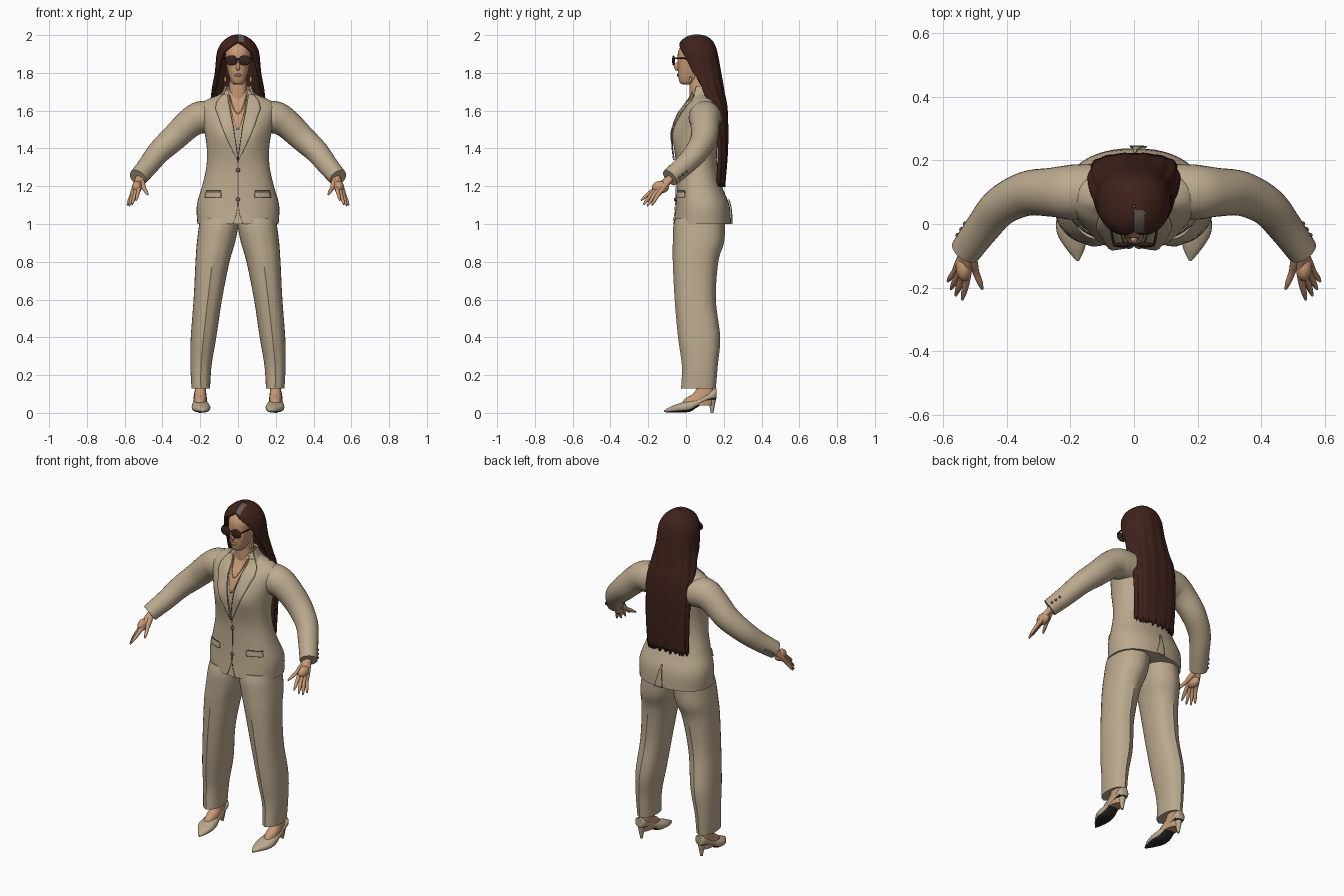
import bpy, bmesh, math, random
from mathutils import Vector, Matrix

random.seed(4)
if "Cube" in bpy.data.objects:
    bpy.data.objects.remove(bpy.data.objects["Cube"])


def material(name, *rgb):
    m = bpy.data.materials.new(name)
    m.use_nodes = True
    m.diffuse_color = (*rgb, 1)
    bsdf = next(n for n in m.node_tree.nodes if n.type == "BSDF_PRINCIPLED")
    bsdf.inputs["Base Color"].default_value = (*rgb, 1)
    return m


SUIT = material("suit_tan", .5, .4, .27)
SEAM = material("seam_brown", .16, .12, .08)
SKIN = material("skin", .58, .32, .18)
HAIR = material("hair_brown", .05, .016, .011)
LENS = material("lens_brown", .04, .016, .012)
GOLD = material("gold", .6, .36, .1)
SOLE = material("sole_black", .02, .02, .02)
LIPS = material("lips", .4, .16, .11)
GREY = material("parting_grey", .12, .1, .09)
made = []


def finish(name, bm, mat, mirror=False, thick=0):
    bmesh.ops.recalc_face_normals(bm, faces=bm.faces)
    mesh = bpy.data.meshes.new(name)
    bm.to_mesh(mesh)
    bm.free()
    ob = bpy.data.objects.new(name, mesh)
    bpy.context.collection.objects.link(ob)
    mesh.materials.append(mat)
    if thick:
        mod = ob.modifiers.new("thickness", "SOLIDIFY")
        mod.thickness, mod.offset = thick, 0
    if mirror:
        ob.modifiers.new("mirror", "MIRROR").use_mirror_merge = False
    made.append(ob)
    return ob


def smooth(rows, steps=5):
    """Pass a smooth path through rows of numbers."""
    rows = [Vector(r) for r in rows]
    out = []
    for i in range(len(rows) - 1):
        a, b, c, d = rows[max(i - 1, 0)], rows[i], rows[i + 1], rows[min(i + 2, len(rows) - 1)]
        for s in range(steps):
            t = s / steps
            out.append(b + (c - a) * (t / 2) + (a * 2 - b * 5 + c * 4 - d) * (t * t / 2)
                       + (b * 3 - a - c * 3 + d) * (t ** 3 / 2))
    return out + [rows[-1]]


def grid(name, rings, mat, closed=True, **kw):
    """Join rings of points into a surface, capped when closed."""
    bm = bmesh.new()
    vs = [[bm.verts.new(p) for p in ring] for ring in rings]
    n = len(vs[0])
    for a, b in zip(vs, vs[1:]):
        for i in range(n if closed else n - 1):
            j = (i + 1) % n
            bm.faces.new((a[i], a[j], b[j], b[i]))
    if closed:
        bm.faces.new(vs[0])
        bm.faces.new(vs[-1])
    return finish(name, bm, mat, **kw)


def power(v, p):
    return math.copysign(abs(v) ** (2 / p), v)


def ring(z, x0, x1, y0, y1, p=2.3, n=32, crease=0):
    pts = []
    for i in range(n):
        a = math.tau * i / n
        y = (y0 + y1) / 2 + (y1 - y0) / 2 * power(math.sin(a), p)
        if i * 4 in (n, n * 3):
            y += math.copysign(crease, math.sin(a))
        pts.append(Vector(((x0 + x1) / 2 + (x1 - x0) / 2 * power(math.cos(a), p), y, z)))
    return pts


def body(name, rows, mat, **kw):
    return grid(name, [ring(z, -w, w, f, b) for z, w, f, b in smooth(rows)], mat, **kw)


def tube(name, pts, mat, n=16, mirror=True):
    path = smooth(pts)
    rings = []
    for i, q in enumerate(path):
        t = (path[min(i + 1, len(path) - 1)] - path[max(i - 1, 0)]).to_3d().normalized()
        a = t.cross(Vector((0, 0, 1))).normalized()
        b = a.cross(t)
        rings.append([q.to_3d() + (a * math.cos(u) + b * math.sin(u)) * q[3]
                      for u in (math.tau * k / n for k in range(n))])
    return grid(name, rings, mat, mirror=mirror)


def ball(name, at, size, mat, mirror=False):
    bm = bmesh.new()
    bmesh.ops.create_uvsphere(bm, u_segments=20, v_segments=12, radius=1,
                              matrix=Matrix.LocRotScale(Vector(at), None, Vector(size)))
    return finish(name, bm, mat, mirror=mirror)


# Jacket body, with a soft bust added on the front
TORSO = smooth([(1, .215, -.065, .238), (1.1, .218, -.055, .23), (1.2, .19, -.05, .19),
                (1.3, .168, -.05, .165), (1.4, .165, -.062, .165), (1.5, .18, -.06, .175),
                (1.57, .195, -.04, .18), (1.62, .2, -.01, .175), (1.655, .17, .022, .16),
                (1.68, .11, .03, .14), (1.71, .06, .03, .12)])


def bust(x, z):
    return .018 * math.exp(-((abs(x) - .085) / .05) ** 2 - ((z - 1.47) / .07) ** 2)


def jacket_y(x, z, back=False):
    for a, b in zip(TORSO, TORSO[1:]):
        if z <= b[0]:
            break
    _, w, f, r = a.lerp(b, (z - a[0]) / (b[0] - a[0]))
    k = max(0, 1 - abs(x / w) ** 2.3) ** (1 / 2.3)
    mid, half = (f + r) / 2, (r - f) / 2
    return mid + half * k if back else mid - half * k - bust(x, z)


rings = [ring(z, -w, w, f, b, n=48) for z, w, f, b in TORSO]
for r in rings:
    mid = (r[12].y + r[36].y) / 2
    for p in r:
        if p.y < mid:
            p.y -= bust(p.x, p.z)
grid("jacket_body", rings, SUIT)


def patch(name, rows, lift, mat, mirror=False, back=False, thick=.006):
    """Thin cloth piece that follows the jacket surface."""
    out = []
    for z, x0, x1 in smooth(rows, 4):
        xs = [x0 + (x1 - x0) * i / 6 for i in range(7)]
        out.append([(x, jacket_y(x, z, back) + (lift if back else -lift), z) for x in xs])
    return grid(name, out, mat, closed=False, mirror=mirror, thick=thick)


patch("chest_skin", [(1.7, -.05, .05), (1.6, -.036, .036), (1.5, -.006, .006)], .004, SKIN, thick=.002)
patch("lapel", [(1.685, .055, .08), (1.65, .05, .11), (1.61, .042, .118), (1.58, .038, .108),
                (1.5, .022, .08), (1.4, .006, .035), (1.34, 0, .004)], .008, SUIT, True)
patch("lapel_seam", [(1.6, .04, .042), (1.5, .02, .023), (1.34, 0, .003)], .013, SEAM, True, thick=.002)
patch("front_seam", [(1.34, -.002, .002), (1.1, -.002, .002)], .003, SEAM, thick=.002)
patch("hem_cutaway", [(1.1, 0, .003), (1.05, .008, .011), (1, .026, .029)], .003, SEAM, True, thick=.002)
patch("pocket_flap", [(1.17, .09, .17), (1.14, .088, .175)], .006, SUIT, True)
patch("pocket_seam", [(1.176, .09, .17), (1.172, .09, .17)], .008, SEAM, True, thick=.002)
patch("back_vent", [(1.13, .0, .006), (1.06, -.006, .022), (1, -.012, .04)], .006, SUIT, back=True)
patch("vent_seam", [(1.13, -.001, .002), (1, -.014, -.011)], .008, SEAM, back=True, thick=.002)
for z in (1.285, 1.13):
    ball("jacket_button", (0, jacket_y(0, z) - .004, z), (.011, .006, .011), SEAM)

# Sleeves, cuff buttons and hands
tube("sleeve", [(.13, .105, 1.565, .085), (.2, .1, 1.563, .086), (.26, .1, 1.53, .077),
                (.34, .095, 1.455, .07), (.42, .055, 1.38, .062), (.475, -.01, 1.31, .055),
                (.53, -.085, 1.245, .049)], SUIT, 24)
for k in range(3):
    ball("cuff_button", (.555 - .012 * k, -.035 + .018 * k, 1.248 + .014 * k), (.007, .007, .007), SEAM, True)
ball("palm", (.535, -.135, 1.195), (.026, .045, .033), SKIN, True)
wrist = Vector((.522, -.075, 1.25))
fingers = {"thumb": ((.498, -.15, 1.19), (.477, -.205, 1.155)),
           "index_finger": ((.527, -.18, 1.175), (.54, -.238, 1.125)),
           "middle_finger": ((.543, -.175, 1.165), (.561, -.225, 1.103)),
           "ring_finger": ((.555, -.165, 1.157), (.576, -.205, 1.095)),
           "little_finger": ((.563, -.15, 1.153), (.586, -.18, 1.1))}
for name, (knuckle, tip) in fingers.items():
    tube(name, [(*wrist, .018), (*wrist.lerp(Vector(knuckle), .6), .016), (*knuckle, .011),
                (*Vector(knuckle).lerp(Vector(tip), .6), .009), (*tip, .004)], SKIN, 10)

# Trousers with pressed creases
grid("trouser_leg", [ring(*r, crease=.006) for r in smooth([
    (1.03, 0, .2, -.05, .2), (.98, 0, .208, -.062, .2), (.9, .016, .218, -.064, .195),
    (.8, .045, .225, -.064, .165), (.6, .085, .235, -.054, .152), (.4, .115, .25, -.036, .175),
    (.25, .14, .252, -.016, .162), (.13, .148, .246, -.02, .152)])], SUIT, mirror=True)

# Feet and pointed heeled shoes with dark soles
grid("foot", [ring(*r) for r in smooth([
    (.04, .165, .235, -.03, .14), (.075, .166, .232, -.005, .148), (.1, .168, .23, .035, .148),
    (.14, .17, .228, .06, .142), (.2, .17, .228, .06, .14)])], SKIN, mirror=True)
rings = []
for y, x, w, low, top in smooth([(-.116, .177, .004, .004, .014), (-.08, .184, .028, .002, .034),
                                 (-.03, .194, .048, .002, .052), (.02, .198, .046, .006, .066),
                                 (.06, .2, .038, .03, .076), (.11, .2, .035, .06, .1),
                                 (.15, .2, .032, .068, .128), (.162, .2, .02, .075, .128)]):
    rings.append([(p.x, y, p.y) for p in ring(y, x - w, x + w, low, top, n=24)])
shoe = grid("shoe", rings, SUIT, mirror=True)
shoe.data.materials.append(SOLE)
for f in shoe.data.polygons:
    f.material_index = int(f.normal.z < -.6)
bm = bmesh.new()
bmesh.ops.create_cone(bm, cap_ends=True, segments=16, radius1=.007, radius2=.022, depth=.08,
                      matrix=Matrix.Translation((.2, .138, .04)))
finish("shoe_heel", bm, SUIT, mirror=True)

# Neck, head and face
body("neck", [(1.6, .06, .03, .12), (1.66, .052, .02, .115), (1.72, .047, .018, .11), (1.8, .046, .02, .11)], SKIN)
body("head", [(1.738, .018, -.015, .03), (1.75, .034, -.033, .06), (1.79, .05, -.042, .1),
              (1.85, .062, -.044, .125), (1.91, .066, -.042, .135), (1.95, .056, -.02, .125),
              (1.975, .036, .01, .1)], SKIN)
ball("nose", (0, -.047, 1.833), (.011, .016, .022), SKIN)
ball("lips", (0, -.042, 1.788), (.02, .007, .008), LIPS)

# Sunglasses and jewellery
ball("lens", (.035, -.066, 1.866), (.032, .008, .027), LENS, True)
tube("temple", [(.064, -.062, 1.877, .004), (.071, -.02, 1.877, .004), (.074, .05, 1.872, .004)], LENS, 8)
tube("bridge", [(-.012, -.066, 1.872, .004), (.012, -.066, 1.872, .004)], LENS, 8, False)
ball("earring", (.068, .025, 1.765), (.007, .007, .016), GOLD, True)
tube("necklace", [(x, jacket_y(x, z) - .008, z, .003) for x, z in
                  ((-.045, 1.68), (-.025, 1.615), (0, 1.585), (.025, 1.615), (.045, 1.68))], GOLD, 8, False)


def wrap(name, rows, mat, thick, ripple=0, ragged=0, n=64):
    """Sheet wrapped round the back, open at the front by a varying angle."""
    path, out = smooth(rows, 6), []
    for k, (z, w, mid, f, b, spread) in enumerate(path):
        spread = min(spread, math.pi / 2)
        line = []
        for i in range(n + 1):
            a = -spread + (math.pi + 2 * spread) * i / n
            s = math.sin(a)
            g = 1 + ripple * math.sin(a * 15) * min(1, max(0, (1.95 - z) * 5))
            drop = random.uniform(0, ragged) if k == len(path) - 1 else 0
            line.append((w * g * power(math.cos(a), 2.3),
                         mid + (b - mid if s > 0 else mid - f) * g * power(s, 2.3), z - drop))
        out.append(line)
    return grid(name, out, mat, closed=False, thick=thick)


# Collar, then long straight hair with a grey parting
wrap("collar", [(1.73, .066, .07, .03, .125, .3), (1.7, .078, .07, .02, .14, .4),
                (1.66, .105, .07, .01, .165, .4)], SUIT, .01)
hair = wrap("long_hair", [(1.995, .004, .055, .05, .06, 1.6), (1.988, .035, .055, .015, .1, 1.6),
                          (1.968, .066, .055, -.015, .13, 1.6), (1.945, .086, .06, -.03, .145, 1.3),
                          (1.9, .104, .065, -.03, .16, .8), (1.8, .113, .07, .0, .178, .35),
                          (1.7, .13, .1, .08, .195, .1), (1.6, .136, .15, .13, .212, 0),
                          (1.4, .132, .17, .15, .214, 0), (1.22, .126, .165, .14, .2, 0)],
            HAIR, .018, .02, .025)
hair.data.materials.append(GREY)
for f in hair.data.polygons:
    c = f.center
    f.material_index = int(c.z > 1.955 and 0 < c.x < .03 and -.02 < c.y < .045)

# Soft shading with sharp edges kept
bpy.ops.object.select_all(action="DESELECT")
for ob in made:
    ob.select_set(True)
bpy.context.view_layer.objects.active = made[0]
bpy.ops.object.shade_smooth_by_angle(angle=.7)
